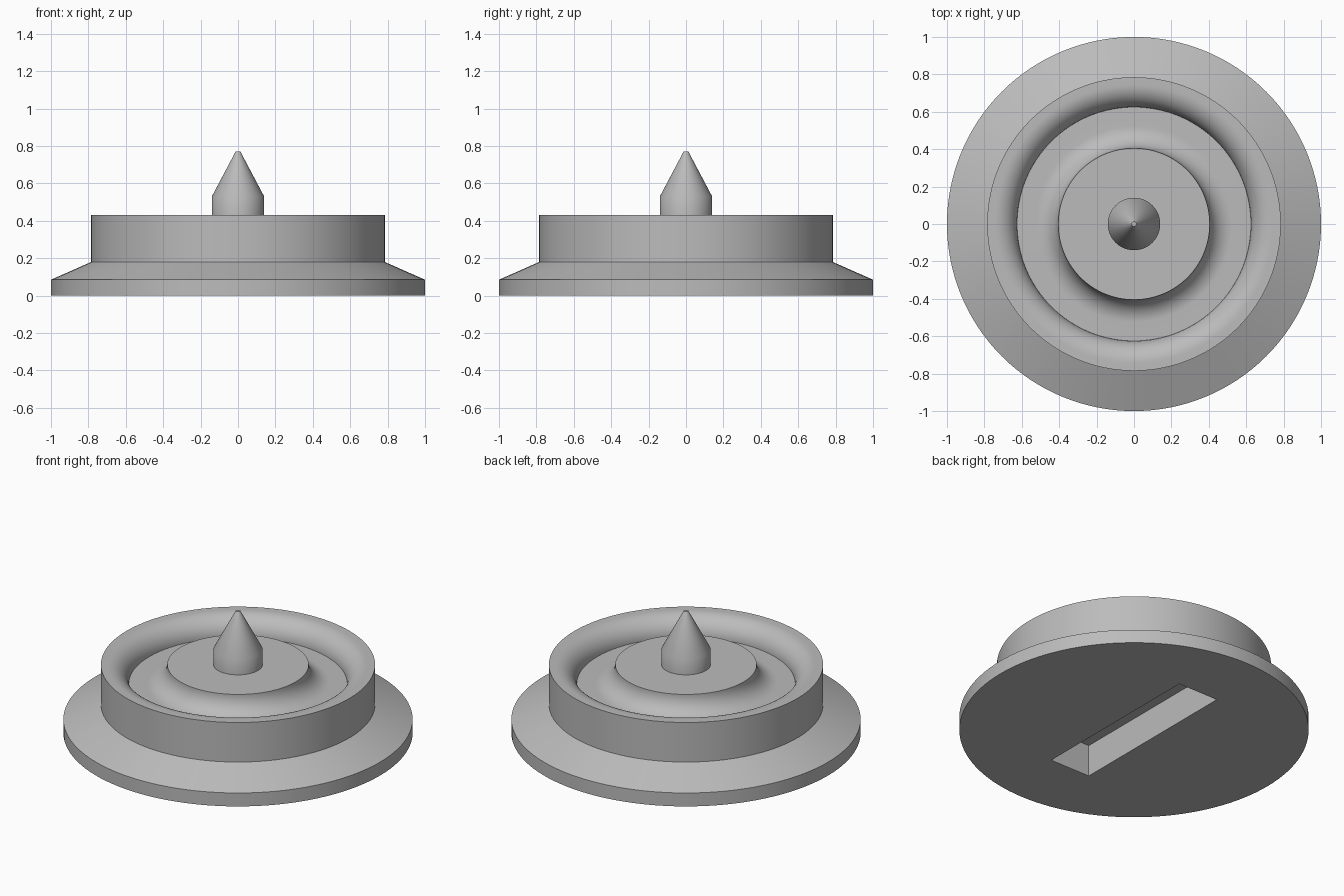
import bpy, bmesh
from math import sin, cos, pi, radians

SEGMENTS = 128

cube = bpy.data.objects.get("Cube")
if cube:
    bpy.data.objects.remove(cube, do_unlink=True)

grey = bpy.data.materials.new("plain_grey")
grey.use_nodes = True
colour = (0.5, 0.5, 0.5, 1)
grey.diffuse_color = colour
grey.node_tree.nodes["Principled BSDF"].inputs["Base Color"].default_value = colour


def arc(cr, cz, radius, start, end, steps=16):
    """Profile points along an arc, angles in degrees."""
    angles = [radians(start + (end - start) * i / steps) for i in range(steps + 1)]
    return [(cr + radius * cos(a), cz + radius * sin(a)) for a in angles]


def lathe(name, profile):
    """Revolve (radius, height) points about the z axis."""
    bm = bmesh.new()
    verts = [bm.verts.new((r, 0, z)) for r, z in profile]
    edges = [bm.edges.new(pair) for pair in zip(verts, verts[1:])]
    bmesh.ops.spin(bm, geom=verts + edges, cent=(0, 0, 0), axis=(0, 0, 1),
                   angle=2 * pi, steps=SEGMENTS)
    bmesh.ops.remove_doubles(bm, verts=bm.verts, dist=0.0002)
    bmesh.ops.recalc_face_normals(bm, faces=bm.faces)
    mesh = bpy.data.meshes.new(name)
    bm.to_mesh(mesh)
    bm.free()
    mesh.materials.append(grey)
    obj = bpy.data.objects.new(name, mesh)
    bpy.context.collection.objects.link(obj)
    return obj


def activate(obj):
    bpy.ops.object.select_all(action='DESELECT')
    obj.select_set(True)
    bpy.context.view_layer.objects.active = obj


# Flanged base with a raised rim, rounded trough and central disc
top, floor, fillet = 0.43, 0.31, 0.12
profile = [(0, 0), (1, 0), (1, 0.085), (0.785, 0.18), (0.785, top)]
profile += arc(0.745, floor, fillet, 90, 180)      # rounded inner lip
profile += arc(0.525, top, fillet, 270, 180)       # hollow flank of the disc
profile += [(0, top)]
base = lathe("base", profile)

# Slot in the underside
bpy.ops.mesh.primitive_cube_add(size=1, location=(0, 0, 0))
cutter = bpy.context.object
cutter.name = "slot_cutter"
cutter.scale = (0.28, 1.14, 0.4)
cutter.data.materials.append(grey)
cutter.hide_render = True
slot = base.modifiers.new("slot", 'BOOLEAN')
slot.operation = 'DIFFERENCE'
slot.solver = 'EXACT'
slot.object = cutter
activate(base)
bpy.ops.object.modifier_apply(modifier=slot.name)
bpy.data.objects.remove(cutter, do_unlink=True)

# Pointed centre pin
pin = lathe("centre_pin", [(0, top - 0.02), (0.14, top - 0.02), (0.14, 0.53),
                           (0.013, 0.77), (0, 0.77)])

for obj in (base, pin):
    activate(obj)
    bpy.ops.object.shade_smooth_by_angle(angle=radians(30))
